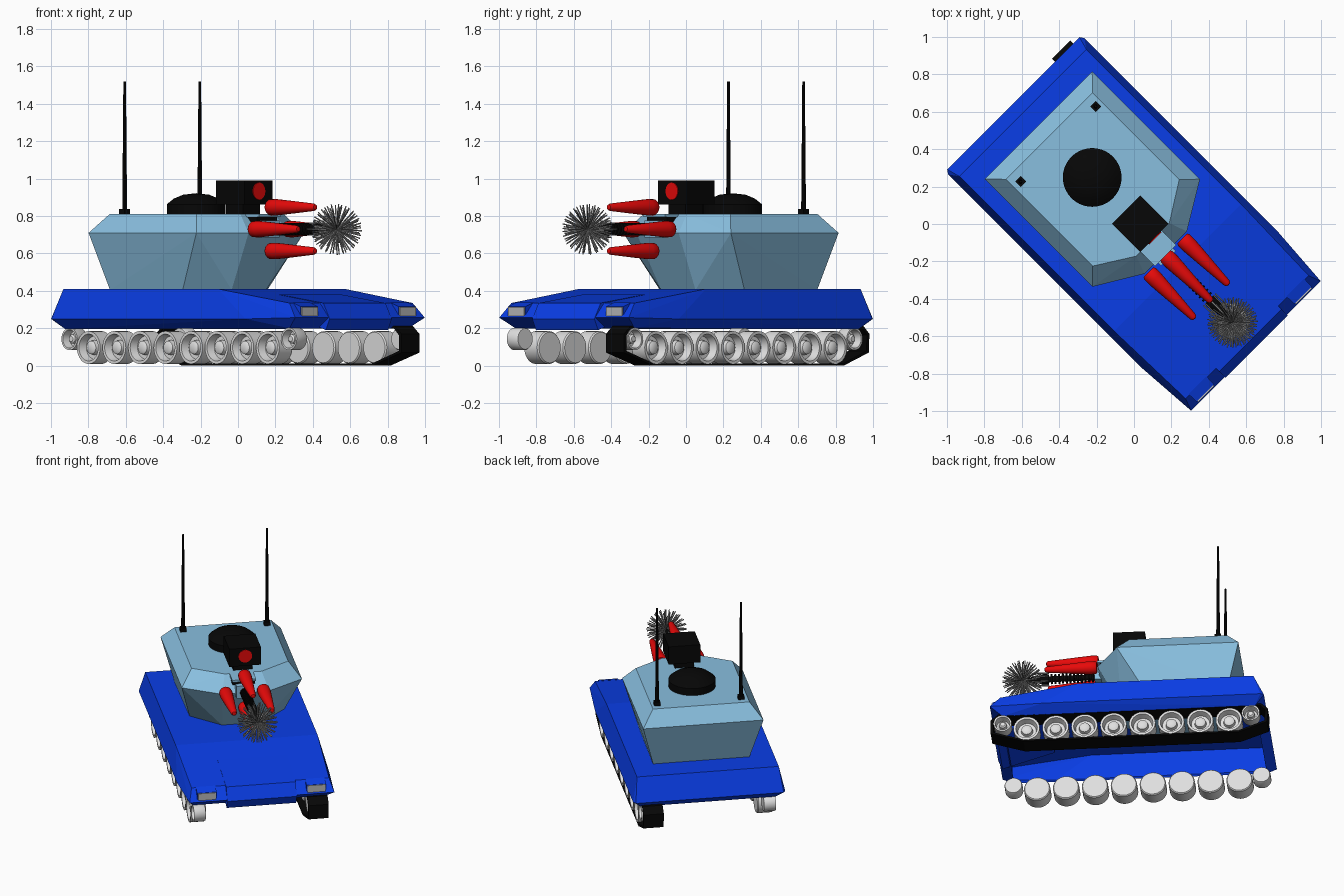
import bpy, bmesh, math
from mathutils import Matrix, Vector

if "Cube" in bpy.data.objects:
    bpy.data.objects.remove(bpy.data.objects["Cube"])

# The tank is built facing -y, then every mesh is turned 45 degrees about z.
TURN = Matrix.Rotation(math.radians(45), 4, 'Z')


def material(name, r, g, b):
    m = bpy.data.materials.new(name)
    m.diffuse_color = (r, g, b, 1)
    m.use_nodes = True
    m.node_tree.nodes["Principled BSDF"].inputs["Base Color"].default_value = m.diffuse_color
    return m


BLUE = material("deep blue", .003, .05, .84)
PALE = material("pale blue", .25, .52, .74)
BLACK = material("black", .002, .002, .002)
RED = material("red", .85, .003, .003)
WHEEL = material("light grey", .74, .74, .74)
SPIKE = material("steel grey", .36, .36, .36)
LAMP = material("lamp grey", .5, .5, .5)


def finish(bm, name, mat, smooth=False):
    bm.transform(TURN)
    me = bpy.data.meshes.new(name)
    bm.to_mesh(me)
    bm.free()
    ob = bpy.data.objects.new(name, me)
    bpy.context.collection.objects.link(ob)
    me.materials.append(mat)
    if smooth:
        for p in me.polygons:
            p.use_smooth = True
        me.set_sharp_from_angle(angle=math.radians(35))
    return ob


def box(name, c, size, mat):
    bm = bmesh.new()
    m = Matrix.Translation(c) @ Matrix.Diagonal((*size, 1))
    bmesh.ops.create_cube(bm, size=1, matrix=m)
    return finish(bm, name, mat)


def hull_of(name, half_points, mat, cx=0, open_below=False):
    """Convex solid from points mirrored across x; may be left open underneath."""
    bm = bmesh.new()
    for x, y, z in half_points:
        for s in (1, -1):
            bm.verts.new((cx + s * x, y, z))
    bmesh.ops.convex_hull(bm, input=bm.verts)
    bmesh.ops.recalc_face_normals(bm, faces=bm.faces)
    if open_below:
        under = [f for f in bm.faces if f.normal.z < -.9]
        bmesh.ops.delete(bm, geom=under, context='FACES')
    bmesh.ops.dissolve_limit(bm, angle_limit=.02, verts=bm.verts, edges=bm.edges)
    return finish(bm, name, mat)


def lathe(bm, profile, start, axis, n=24):
    """Spin (radius, distance) pairs around an axis through start."""
    q = Vector((0, 0, 1)).rotation_difference(Vector(axis))
    m = Matrix.Translation(start) @ q.to_matrix().to_4x4()
    rings, faces = [], []
    for r, h in profile:
        if r == 0:
            rings.append([bm.verts.new(m @ Vector((0, 0, h)))])
        else:
            rings.append([bm.verts.new(m @ Vector((r * math.cos(a), r * math.sin(a), h)))
                          for a in (2 * math.pi * i / n for i in range(n))])
    for a, b in zip(rings, rings[1:]):
        for i in range(n):
            j = (i + 1) % n
            if len(a) == 1:
                faces.append(bm.faces.new((a[0], b[j], b[i])))
            elif len(b) == 1:
                faces.append(bm.faces.new((a[i], a[j], b[0])))
            else:
                faces.append(bm.faces.new((a[i], a[j], b[j], b[i])))


def turned(name, profile, start, axis, mat, n=24):
    bm = bmesh.new()
    lathe(bm, profile, start, axis, n)
    return finish(bm, name, mat, True)


# Hull shell, open underneath
hull_of("hull", [
    (.455, .85, .195), (.45, -.84, .2),
    (.5, .913, .25), (.515, .89, .25), (.515, -.57, .25), (.49, -.922, .257),
    (.48, .84, .41), (.48, -.33, .41), (.465, -.855, .335)], BLUE, 0, True)

# Headlights in small housings at the nose corners
for side, cx in (("left", .37), ("right", -.37)):
    hull_of(side + "_lamp_housing", [(.066, -.85, .337), (.066, -.908, .317),
                                     (.066, -.908, .25), (.066, -.85, .25)], BLUE, cx)
    box(side + "_headlight", (cx, -.911, .285), (.12, .008, .06), LAMP)

# Nose panel between the headlights
hull_of("nose_panel", [(.235, -.55, .38), (.235, -.88, .335), (.235, -.928, .25),
                       (.235, -.9, .19), (.235, -.55, .3)], BLUE)

# Road wheels and end wheels on both sides
wheels = [(.675 - i * .1935, .097, .088, .105) for i in range(8)]
wheels += [(.82, .143, .06, .08), (-.84, .143, .06, .08)]
for side, s in (("left", 1), ("right", -1)):
    bm = bmesh.new()
    for y, z, r, w in wheels:
        lathe(bm, [(0, 0), (.93 * r, 0), (r, .008), (r, w), (.82 * r, w), (.7 * r, w - .045),
                   (.45 * r, w - .045), (.4 * r, w - .02), (.25 * r, w - .012), (0, w - .012)],
              (s * (.455 - w), y, z), (s, 0, 0), 28)
    finish(bm, side + "_wheels", WHEEL, True)

# Track belt, on the left side only
outer = [(-.70, 0), (.74, 0), (.93, .07), (.935, .17), (.89, .212),
         (-.87, .212), (-.92, .17), (-.92, .07)]
inner = [(-.695, .011), (.735, .011), (.912, .079), (.917, .163), (.882, .2),
         (-.862, .2), (-.902, .163), (-.902, .079)]
bm = bmesh.new()
loops = [[bm.verts.new((x, y, z)) for y, z in line]
         for line, x in ((outer, .315), (outer, .452), (inner, .452), (inner, .315))]
for k in range(4):
    a, b = loops[k], loops[(k + 1) % 4]
    for i in range(8):
        j = (i + 1) % 8
        bm.faces.new((a[i], a[j], b[j], b[i]))
bmesh.ops.recalc_face_normals(bm, faces=bm.faces)
finish(bm, "track", BLACK)

# Turret
CX = .012
hull_of("turret", [
    (.325, .655, .405), (.32, .11, .405), (.13, -.07, .405),
    (.407, .735, .71), (.407, -.08, .71), (.16, -.228, .71),
    (.327, .653, .812), (.327, -.003, .812), (.125, -.13, .812)], PALE, CX)

# Gun mount: pale cover over a black slot
box("mount_cover", (0, -.175, .804), (.16, .13, .016), PALE)
box("mount_slot", (0, -.17, .783), (.15, .1, .03), BLACK)
box("gun_mantlet", (0, -.2, .73), (.11, .12, .09), PALE)

# Gun barrel with cooling rings
FWD = (0, -1, 0)
turned("barrel", [(0, 0), (.02, 0), (.02, .35), (.036, .36), (.036, .38), (.025, .42),
                  (.015, .5), (0, .5)], (0, -.22, .73), FWD, BLACK, 16)
bm = bmesh.new()
for i in range(13):
    lathe(bm, [(0, 0), (.034, 0), (.034, .011), (0, .011)], (0, -.27 - i * .025, .73), FWD, 16)
finish(bm, "barrel_rings", BLACK, True)

# Steel prongs around the barrel tip
bm = bmesh.new()
for i in range(8):
    a = math.pi * i / 4
    lathe(bm, [(0, 0), (.004, 0), (.004, .11), (0, .11)],
          (.044 * math.cos(a), -.57, .73 + .044 * math.sin(a)), FWD, 6)
finish(bm, "barrel_prongs", SPIKE)

# Ball of spikes at the muzzle, spread evenly over a sphere
bm = bmesh.new()
COUNT = 140
for i in range(COUNT):
    z = 1 - 2 * (i + .5) / COUNT
    a = i * math.pi * (3 - math.sqrt(5))
    q = math.sqrt(1 - z * z)
    lathe(bm, [(0, 0), (.0035, 0), (.0035, .136), (0, .136)], (0, -.745, .728),
          (q * math.cos(a), q * math.sin(a), z), 6)
finish(bm, "muzzle_spikes", SPIKE)

# Four red tapered rods around the barrel
bm = bmesh.new()
for x, z in ((.128, .73), (-.128, .73), (0, .847), (0, .613)):
    lathe(bm, [(0, 0), (.036, 0), (.043, .01), (.044, .05), (.036, .15), (.02, .335),
               (.014, .348), (0, .352)], (x, -.237, z), FWD, 20)
finish(bm, "red_rods", RED, True)

# Sight box with red lens
box("sight_post", (.018, -.02, .84), (.13, .13, .08), BLACK)
box("sight_box", (.025, -.023, .926), (.214, .214, .13), BLACK)
turned("sight_lens", [(0, 0), (.046, 0), (.046, .007), (0, .007)], (.026, -.128, .933),
       FWD, RED)

# Domed hatch
turned("hatch", [(0, 0), (.157, 0), (.157, .055), (.12, .085), (.07, .106), (0, .114)],
       (.018, .334, .808), (0, 0, 1), BLACK, 40)

# Antennas
for side, x in (("left", .3), ("right", -.268)):
    box(side + "_antenna_base", (x, .589, .822), (.042, .042, .03), BLACK)
    turned(side + "_antenna", [(0, 0), (.013, 0), (.007, .69), (0, .69)],
           (x, .589, .83), (0, 0, 1), BLACK, 10)
